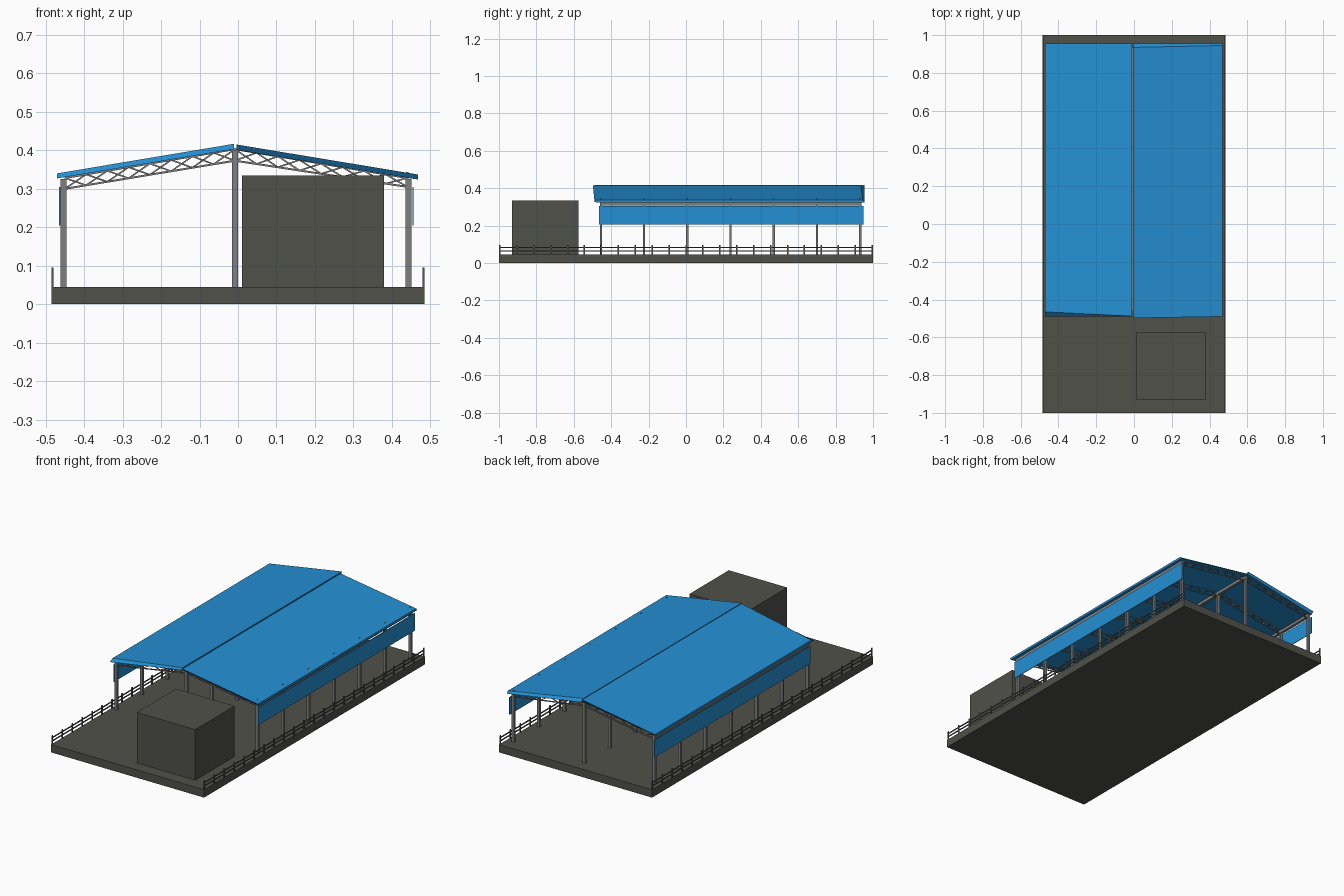
import bpy, bmesh
from mathutils import Vector, Matrix

if "Cube" in bpy.data.objects:
    bpy.data.objects.remove(bpy.data.objects["Cube"])


def material(name, rgb):
    m = bpy.data.materials.new(name)
    m.use_nodes = True
    m.diffuse_color = (*rgb, 1)
    m.node_tree.nodes["Principled BSDF"].inputs["Base Color"].default_value = (*rgb, 1)
    return m


concrete = material("dark concrete", (0.082, 0.082, 0.07))
steel = material("grey steel", (0.21, 0.21, 0.21))
rail_grey = material("railing grey", (0.1, 0.1, 0.1))
blue = material("blue sheeting", (0.018, 0.28, 0.66))


def box(bm, lo, hi):
    lo, hi = Vector(lo), Vector(hi)
    mat = Matrix.Translation((lo + hi) / 2) @ Matrix.Diagonal((*(hi - lo), 1))
    bmesh.ops.create_cube(bm, size=1, matrix=mat)


def bar(bm, a, b, w):
    """Square bar from a to b."""
    a, b = Vector(a), Vector(b)
    d = b - a
    mat = (Matrix.Translation((a + b) / 2) @ d.to_track_quat('Z', 'Y').to_matrix().to_4x4()
           @ Matrix.Diagonal((w, w, d.length, 1)))
    bmesh.ops.create_cube(bm, size=1, matrix=mat)


def finish(bm, name, mat):
    bmesh.ops.recalc_face_normals(bm, faces=bm.faces)
    me = bpy.data.meshes.new(name)
    bm.to_mesh(me)
    bm.free()
    me.materials.append(mat)
    ob = bpy.data.objects.new(name, me)
    bpy.context.collection.objects.link(ob)
    return ob


def single_box(name, mat, lo, hi):
    bm = bmesh.new()
    box(bm, lo, hi)
    finish(bm, name, mat)


FLOOR = 0.045
ROWS_Y = [-0.455 + i * 0.231 for i in range(7)]
MID = -0.008

# Ground slab and the small block building
single_box("slab", concrete, (-0.485, -1, 0), (0.485, 1, FLOOR))
single_box("block_building", concrete, (0.01, -0.93, FLOOR), (0.38, -0.575, 0.335))

# Columns with a long beam on top of each row
for name, x, top in (("right_row", -0.453, 0.325), ("middle_row", MID, 0.40), ("left_row", 0.443, 0.325)):
    bm = bmesh.new()
    for y in ROWS_Y:
        box(bm, (x - 0.008, y - 0.006, FLOOR), (x + 0.008, y + 0.006, top))
    finish(bm, name + "_columns", steel)
    single_box(name + "_beam", steel, (x - 0.008, -0.46, top - 0.017), (x + 0.008, 0.935, top))


# Lattice trusses: two chords and a zigzag web in each half span
def truss(bm, y, eave, low, phase):
    def point(t, upper):
        z0, z1 = (0.328, 0.403) if upper else (low, 0.373)
        return Vector((eave + (MID - eave) * t, y, z0 + (z1 - z0) * t))
    for upper in (False, True):
        bar(bm, point(0, upper), point(1, upper), 0.005)
    n = 8
    for i in range(n):
        up = (i + phase) % 2 == 0
        bar(bm, point(i / n, up), point((i + 1) / n, not up), 0.004)


for name, eave, low in (("right_trusses", -0.45, 0.30), ("left_trusses", 0.44, 0.305)):
    bm = bmesh.new()
    for i, y in enumerate(ROWS_Y):
        truss(bm, y, eave, low, i % 2)
        if eave > 0:
            # end post whose tip shows through the roof
            bar(bm, (eave, y, low), (eave, y, 0.344), 0.005)
    finish(bm, name, steel)


# Sloping roof sheets with slightly skewed ends
def roof_sheet(name, ridge, eave, ends):
    bm = bmesh.new()
    loops = []
    for y_eave_top, y_ridge_top, y_ridge_low, y_eave_low in ends:
        (ex, ez), (rx, rz) = eave, ridge
        pts = [(ex, y_eave_top, ez), (rx, y_ridge_top, rz),
               (rx, y_ridge_low, rz - 0.014), (ex, y_eave_low, ez - 0.013)]
        loops.append([bm.verts.new(p) for p in pts])
    front, back = loops
    for face in (front, back[::-1]):
        bm.faces.new(face)
    for i in range(4):
        j = (i + 1) % 4
        bm.faces.new((front[j], front[i], back[i], back[j]))
    finish(bm, name, blue)


roof_sheet("right_roof", (-0.01, 0.417), (-0.47, 0.34),
           ((-0.465, -0.488, -0.49, -0.49), (0.955, 0.955, 0.95, 0.94)))
roof_sheet("left_roof", (-0.004, 0.415), (0.468, 0.337),
           ((-0.49, -0.498, -0.485, -0.482), (0.945, 0.935, 0.955, 0.955)))

# Hanging side curtains
for name, x in (("right_curtain", -0.463), ("left_curtain", 0.455)):
    single_box(name, blue, (x - 0.0015, -0.465, 0.205), (x + 0.0015, 0.95, 0.305))

# Railings along both long edges
for name, x in (("right_railing", -0.482), ("left_railing", 0.482)):
    bm = bmesh.new()
    posts = 23
    for i in range(posts):
        y = -0.995 + 1.99 * i / (posts - 1)
        box(bm, (x - 0.0025, y - 0.004, FLOOR), (x + 0.0025, y + 0.004, 0.096))
    for z in (0.064, 0.083):
        box(bm, (x - 0.002, -0.998, z - 0.003), (x + 0.002, 0.998, z + 0.003))
    finish(bm, name, rail_grey)
